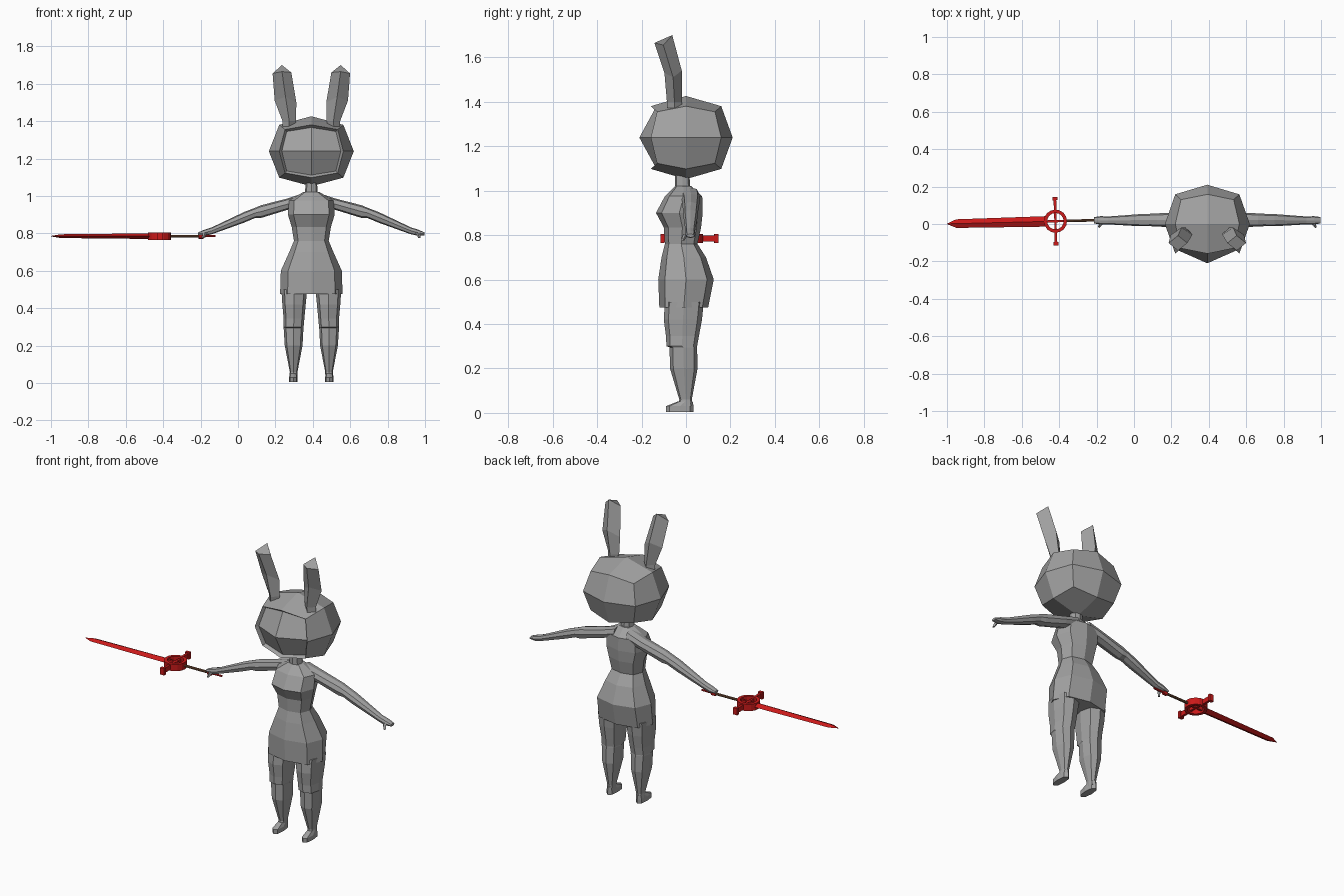
import bpy, bmesh, math
from mathutils import Matrix, Vector

if "Cube" in bpy.data.objects:
    bpy.data.objects.remove(bpy.data.objects["Cube"])

CX = 0.392  # x of the figure's symmetry plane


def material(name, rgb):
    m = bpy.data.materials.new(name)
    m.diffuse_color = (*rgb, 1)
    m.use_nodes = True
    m.node_tree.nodes["Principled BSDF"].inputs["Base Color"].default_value = m.diffuse_color
    return m


GREY = material("grey", (0.36, 0.36, 0.36))
RED = material("red", (0.6, 0.01, 0.01))
BROWN = material("brown", (0.2, 0.09, 0.045))


def finish(name, bm, mat, mirror=False, matrix=None):
    bmesh.ops.recalc_face_normals(bm, faces=bm.faces[:])
    me = bpy.data.meshes.new(name)
    bm.to_mesh(me)
    bm.free()
    me.materials.append(mat)
    ob = bpy.data.objects.new(name, me)
    bpy.context.collection.objects.link(ob)
    if matrix is None:
        ob.location.x = CX
    else:
        ob.matrix_world = matrix
    if mirror:
        ob.modifiers.new("mirror", 'MIRROR').use_mirror_merge = False
    return ob


# Eight-sided outline with slightly squared corners
K = 0.76
OCT = [(0, -1), (K, -K), (1, 0), (K, K), (0, 1), (-K, K), (-1, 0), (-K, -K)]
DIAMOND = [(0, -1), (1, 0), (0, 1), (-1, 0)]


def loft(rings):
    bm = bmesh.new()
    vs = [[bm.verts.new(p) for p in r] for r in rings]
    n = len(vs[0])
    for a, b in zip(vs, vs[1:]):
        for i in range(n):
            j = (i + 1) % n
            bm.faces.new((a[i], a[j], b[j], b[i]))
    bm.faces.new(vs[0][::-1])
    bm.faces.new(vs[-1])
    return bm


def section(t, a0, a1, b0, b1, axis='z', shape=OCT):
    """Outline spanning a0..a1 and b0..b1 at height (z) or distance (x) t."""
    pts = [((a0 + a1) / 2 + u * (a1 - a0) / 2, (b0 + b1) / 2 + v * (b1 - b0) / 2)
           for u, v in shape]
    return [(a, b, t) if axis == 'z' else (t, a, b) for a, b in pts]


# Dress and torso: height, half width, front, back
TORSO = [(0.475, .167, -.12, .10), (0.60, .163, -.125, .125), (0.70, .118, -.11, .09),
         (0.76, .093, -.095, .052), (0.835, .105, -.10, .068), (0.90, .125, -.135, .075),
         (0.975, .12, -.095, .073), (1.02, .045, -.05, .025)]
finish("dress_torso", loft([section(z, -w, w, f, b) for z, w, f, b in TORSO]), GREY)

# Neck
finish("neck", loft([section(1.0, -.035, .035, -.05, .02),
                     section(1.08, -.03, .03, -.05, .015)]), GREY)

# Legs: height, inner and outer distance from centre, front, back
LEG = [(0.03, .075, .117, -.035, .03), (0.06, .074, .115, -.03, .026),
       (0.20, .047, .142, -.072, .052), (0.295, .042, .148, -.074, .05),
       (0.30, .041, .149, -.088, .05), (0.345, .037, .148, -.09, .058),
       (0.42, .03, .155, -.10, .072), (0.50, .022, .16, -.095, .08)]
finish("leg", loft([section(*s) for s in LEG]), GREY, True)

# Feet: lofted from sole to instep
FOOT = [(0.005, .074, .119, -.09, .034), (0.03, .074, .119, -.09, .034),
        (0.052, .077, .115, -.035, .03)]
finish("foot", loft([section(*s) for s in FOOT]), GREY, True)

# Arms: distance, front, back, bottom, top
ARM = [(0.04, -.03, .06, .95, 1.015), (0.13, -.018, .062, .925, .986),
       (0.27, -.014, .057, .882, .95), (0.30, -.012, .055, .882, .937),
       (0.36, -.012, .053, .857, .914), (0.53, -.002, .04, .796, .833),
       (0.57, -.002, .042, .787, .82), (0.606, .003, .037, .79, .805)]
finish("arm", loft([section(*s, axis='x') for s in ARM]), GREY, True)

# Thumbs: short prongs hanging at the front of each hand
finish("thumb", loft([section(.775, .572, .585, -.022, -.008, shape=DIAMOND),
                      section(.805, .555, .58, -.012, .012, shape=DIAMOND)]), GREY, True)

# Head: rounded cube with a recessed face under a hood rim
bm = bmesh.new()
bmesh.ops.create_cube(bm, size=2)
bmesh.ops.subdivide_edges(bm, edges=bm.edges[:], cuts=1, use_grid_fill=True)
for v in bm.verts:
    v.co *= {1: 1.0, 2: 0.755, 3: 0.62}[round(v.co.length_squared)]
    v.co = Vector((v.co.x * .227, v.co.y * .21, 1.239 + v.co.z * .187))
tip = min(bm.verts, key=lambda v: v.co.y)
bmesh.ops.inset_region(bm, faces=list(tip.link_faces), thickness=.014, depth=0)
face = min(bm.verts, key=lambda v: v.co.y)
inner = {v for f in face.link_faces for v in f.verts}
for v in inner - {face}:
    v.co.y += .018
finish("head", bm, GREY)


# Ears: diamond tubes leaning forward, tip raised at the back
def ear_ring(x, y, zs, rx, ry):
    return [(x + u * rx, y + v * ry, z) for (u, v), z in zip(DIAMOND, zs)]


EAR = [ear_ring(.122, -.05, [1.35] * 4, .032, .032),
       ear_ring(.118, -.052, [1.40] * 4, .036, .034),
       ear_ring(.138, -.058, [1.53, 1.51, 1.54, 1.50], .058, .039),
       ear_ring(.157, -.102, [1.665, 1.655, 1.70, 1.66], .05, .04)]
finish("ear", loft(EAR), GREY, True)

# Sword: laid along x, every piece shares the guard's frame
SWORD = Matrix.Translation((-.42, .015, .785)) @ Matrix.Rotation(math.radians(1.4), 4, 'Z')


def rod(name, parts, mat, shape=DIAMOND):
    rings = [section(x, -w, w, -h, h, 'x', shape) for x, w, h in parts]
    return finish(name, loft(rings), mat, matrix=SWORD)


rod("blade", [(-.58, .001, .001), (-.53, .023, .01), (-.05, .028, .015)], RED)
rod("grip", [(.055, .007, .007), (.225, .007, .007)], BROWN, OCT)
rod("pommel", [(.21, .01, .014), (.235, .01, .014)], RED, OCT)
rod("pommel_spike", [(.235, .006, .006), (.30, .005, .005)], RED, OCT)

# Guard ring: square-section hoop
bm = bmesh.new()
N = 16
prof = [(.044, -.02), (.062, -.02), (.062, .02), (.044, .02)]
hoop = [[bm.verts.new((r * math.cos(a), r * math.sin(a), z)) for r, z in prof]
        for a in (2 * math.pi * i / N for i in range(N))]
for i in range(N):
    p, q = hoop[i], hoop[(i + 1) % N]
    for j in range(4):
        k = (j + 1) % 4
        bm.faces.new((p[j], p[k], q[k], q[j]))
finish("guard_ring", bm, RED, matrix=SWORD)


def box(name, x, y, sx, sy, sz):
    b = bmesh.new()
    bmesh.ops.create_cube(b, size=1, matrix=Matrix.Translation((x, y, 0))
                          @ Matrix.Diagonal((sx, sy, sz, 1)))
    finish(name, b, RED, matrix=SWORD)


# Guard spokes, cross bars and bar ends
box("spoke_long", 0, 0, .10, .012, .02)
box("spoke_cross", 0, 0, .012, .10, .02)
for s in (-1, 1):
    box("guard_bar", 0, s * .088, .014, .056, .028)
    box("guard_end", 0, s * .121, .026, .018, .04)
